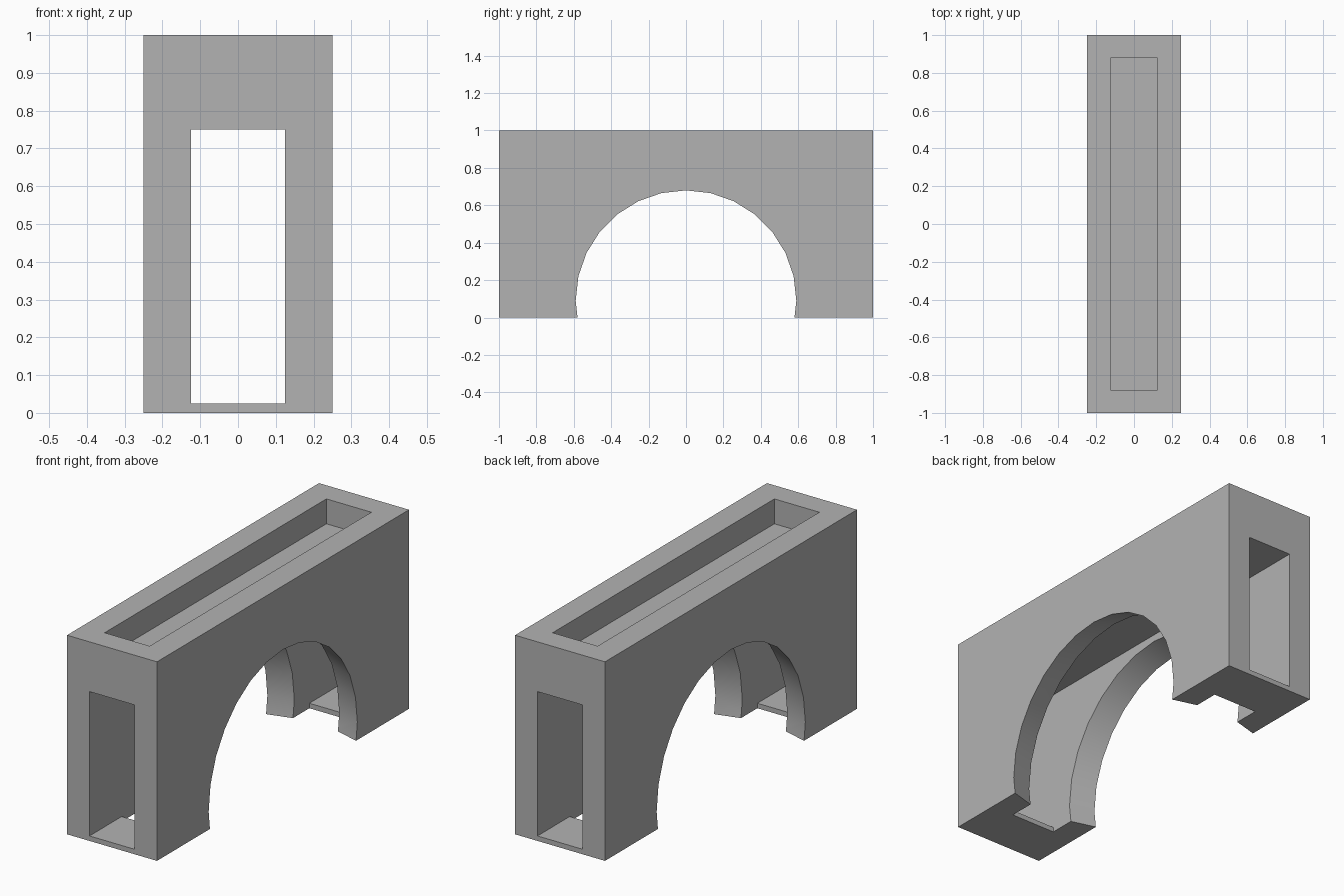
import bpy
import math
from mathutils import Matrix
import bmesh

# Remove the default cube
default = bpy.data.objects.get("Cube")
if default:
    bpy.data.objects.remove(default, do_unlink=True)

# One plain grey material
grey = bpy.data.materials.new("plain_grey")
grey.use_nodes = True
colour = (0.45, 0.45, 0.45, 1)
grey.diffuse_color = colour
grey.node_tree.nodes["Principled BSDF"].inputs["Base Color"].default_value = colour


def add_object(name, bm):
    mesh = bpy.data.meshes.new(name)
    bmesh.ops.recalc_face_normals(bm, faces=bm.faces)
    bm.to_mesh(mesh)
    bm.free()
    mesh.materials.append(grey)
    obj = bpy.data.objects.new(name, mesh)
    bpy.context.collection.objects.link(obj)
    return obj


def box(name, half_x, half_y, z0, z1):
    """Box centred on x and y, from z0 to z1."""
    bm = bmesh.new()
    place = Matrix.Translation((0, 0, (z0 + z1) / 2))
    size = Matrix.Diagonal((2 * half_x, 2 * half_y, z1 - z0, 1))
    bmesh.ops.create_cube(bm, size=1, matrix=place @ size)
    return add_object(name, bm)


def flared_arch(name, stations, centre_z, sides):
    """Round cutter along x, one ring for each (x, radius) station."""
    bm = bmesh.new()
    rings = []
    for x, radius in stations:
        angles = [2 * math.pi * i / sides for i in range(sides)]
        rings.append([bm.verts.new((x, radius * math.cos(a), centre_z + radius * math.sin(a)))
                      for a in angles])
    for a, b in zip(rings, rings[1:]):
        for i in range(sides):
            j = (i + 1) % sides
            bm.faces.new((a[i], a[j], b[j], b[i]))
    bm.faces.new(rings[0])
    bm.faces.new(rings[-1])
    return add_object(name, bm)


def cut(target, cutter):
    cutter.hide_render = True
    mod = target.modifiers.new(cutter.name, 'BOOLEAN')
    mod.operation = 'DIFFERENCE'
    mod.solver = 'EXACT'
    mod.object = cutter
    bpy.ops.object.modifier_apply(modifier=mod.name)
    bpy.data.objects.remove(cutter, do_unlink=True)


# Solid block
bridge = box("arch_block", 0.25, 1, 0, 1)
bpy.context.view_layer.objects.active = bridge
bridge.select_set(True)

# Top trough, end-to-end passage and open slot through the underside
cut(bridge, box("top_trough", 0.125, 0.88, 0.875, 1.2))
cut(bridge, box("passage", 0.125, 1.2, 0.025, 0.75))
cut(bridge, box("floor_slot", 0.125, 0.745, -0.2, 0.5))

# Side arch, widening from each outer face towards the passage
outer, inner, slope = 0.59, 0.625, 0.28
stations = [(-0.3, outer - 0.05 * slope), (-0.125, inner),
            (0.125, inner), (0.3, outer - 0.05 * slope)]
cut(bridge, flared_arch("side_arch", stations, 0.09, 28))

# Smooth the arch lining, keep the corners crisp
bpy.ops.object.shade_smooth_by_angle(angle=math.radians(30))
